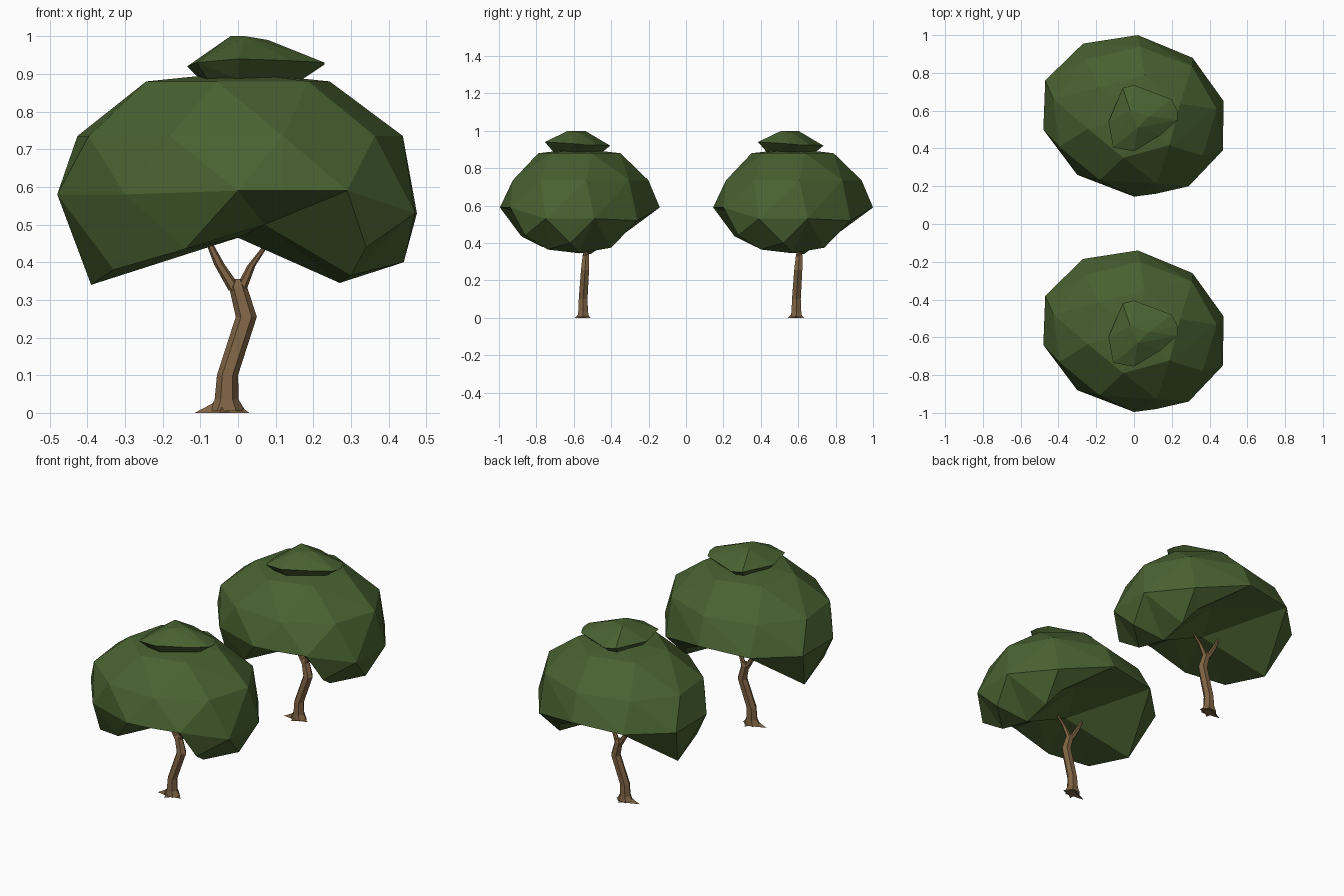
import bpy, bmesh, math
from mathutils import Vector
from mathutils.geometry import delaunay_2d_cdt

cube = bpy.data.objects.get("Cube")
if cube:
    bpy.data.objects.remove(cube, do_unlink=True)


def material(name, color):
    mat = bpy.data.materials.new(name)
    mat.use_nodes = True
    mat.diffuse_color = color
    mat.node_tree.nodes["Principled BSDF"].inputs["Base Color"].default_value = color
    return mat


def finish(bm, name, mat):
    bmesh.ops.recalc_face_normals(bm, faces=bm.faces)
    mesh = bpy.data.meshes.new(name)
    bm.to_mesh(mesh)
    bm.free()
    mesh.materials.append(mat)
    return mesh


def oval(count, rx, ry, z, turn=0.0):
    """Points evenly spaced around a level oval."""
    angles = [turn + math.tau * i / count for i in range(count)]
    return [(rx * math.cos(a), ry * math.sin(a), z) for a in angles]


def canopy(name, rim, upper, lower, mat):
    """Convex dome above the rim, closed by a hollowed underside."""
    bm = bmesh.new()
    rim_verts = [bm.verts.new(p) for p in rim]
    upper_verts = [bm.verts.new(p) for p in upper]
    anchor = bm.verts.new((0, 0, 0))
    bmesh.ops.convex_hull(bm, input=rim_verts + upper_verts + [anchor])
    bmesh.ops.delete(bm, geom=[anchor], context='VERTS')
    loose = [v for v in bm.verts if not v.link_faces]
    bmesh.ops.delete(bm, geom=loose, context='VERTS')

    points = rim + lower
    edges = [(i, (i + 1) % len(rim)) for i in range(len(rim))]
    flat = [Vector(p[:2]) for p in points]
    result = delaunay_2d_cdt(flat, edges, [], 1, 1e-5)
    under = [bm.verts.new(points[src[0]]) for src in result[3]]
    for tri in result[2]:
        bm.faces.new([under[i] for i in tri])
    bmesh.ops.remove_doubles(bm, verts=bm.verts, dist=0.0005)
    return finish(bm, name, mat)


def hull(name, points, mat):
    bm = bmesh.new()
    verts = [bm.verts.new(p) for p in points]
    bmesh.ops.convex_hull(bm, input=verts)
    loose = [v for v in bm.verts if not v.link_faces]
    bmesh.ops.delete(bm, geom=loose, context='VERTS')
    return finish(bm, name, mat)


def tube(bm, path, sides=6):
    """Faceted limb through (x, y, z, x radius, y radius) stations."""
    rings = []
    for x, y, z, rx, ry in path:
        rings.append([bm.verts.new((x + px, y + py, z))
                      for px, py, _ in oval(sides, rx, ry, 0)])
    for low, high in zip(rings, rings[1:]):
        for i in range(sides):
            j = (i + 1) % sides
            bm.faces.new((low[i], low[j], high[j], high[i]))
    bm.faces.new(rings[0][::-1])
    bm.faces.new(rings[-1])


leaf = material("leaf green", (0.065, 0.12, 0.03, 1))
bark = material("bark brown", (0.22, 0.13, 0.06, 1))

# Main foliage: widest rim, rounded top, saddle-shaped underside with two lobes
rim = [(0.02, 0.43, 0.59), (-0.27, 0.385, 0.58), (-0.47, 0.19, 0.57),
       (-0.48, -0.07, 0.58), (-0.3, -0.31, 0.58), (0, -0.425, 0.59),
       (0.115, -0.41, 0.59), (0.29, -0.37, 0.59), (0.47, -0.18, 0.53),
       (0.475, 0.08, 0.53), (0.31, 0.31, 0.52)]
upper = (oval(9, 0.44, 0.37, 0.735, 0.1) + oval(6, 0.255, 0.225, 0.88, 0.3)
         + [(0, 0, 0.905)])
left_lobe = [(-0.39, 0.06, 0.34), (-0.33, -0.2, 0.38), (-0.14, -0.31, 0.435)]
right_lobe = [(0.27, 0, 0.345), (0.44, -0.05, 0.4), (0.34, -0.29, 0.44),
              (0.3, -0.17, 0.365), (0.28, 0.17, 0.375), (0.23, 0.24, 0.45)]
hollow = [(0, 0, 0.465), (0.07, -0.15, 0.5), (0.1, 0.2, 0.53)]
foliage = canopy("foliage", rim, upper, left_lobe + right_lobe + hollow, leaf)

# Small flat tuft on top
brim = [(-0.06, 0.15, 0.925), (0, 0.165, 0.92), (0.2, 0.09, 0.925),
        (0.23, 0.03, 0.925), (0.23, -0.02, 0.93), (0.14, -0.1, 0.935),
        (0, -0.185, 0.94), (-0.11, -0.165, 0.93), (-0.135, -0.03, 0.92)]
crown = [(-0.02, 0.03, 1), (0.02, -0.06, 1), (0.08, 0, 0.99)]
base = [(x * 0.75, y * 0.75, 0.887) for x, y, z in brim]
tuft = hull("tuft", brim + crown + base, leaf)

# Trunk with bend, forked branches and spreading roots
bm = bmesh.new()
tube(bm, [(-0.03, 0.02, 0.005, 0.05, 0.035), (-0.03, 0.02, 0.035, 0.032, 0.03),
          (-0.028, 0.02, 0.1, 0.028, 0.027), (0.022, 0.03, 0.255, 0.028, 0.025),
          (0, 0.035, 0.335, 0.024, 0.02), (0, 0.035, 0.355, 0.01, 0.012)])
tube(bm, [(-0.006, 0.035, 0.325, 0.019, 0.016), (-0.05, 0.035, 0.395, 0.014, 0.013),
          (-0.085, 0.035, 0.47, 0.007, 0.008)])
tube(bm, [(0.006, 0.035, 0.325, 0.016, 0.015), (0.035, 0.03, 0.39, 0.011, 0.011),
          (0.085, 0.02, 0.46, 0.005, 0.006)])
for tip in [(-0.115, 0.01), (0.03, 0.015), (-0.05, -0.025), (-0.01, 0.06)]:
    spot = Vector((tip[0], tip[1], 0))
    core = Vector((-0.03, 0.02, 0))
    side = (spot - core).normalized().cross(Vector((0, 0, 1))) * 0.022
    a, b, c, d = [bm.verts.new(p) for p in
                  (spot, core + side, core - side, core + Vector((0, 0, 0.045)))]
    for face in ((a, b, c), (a, d, b), (a, c, d), (b, d, c)):
        bm.faces.new(face)
trunk = finish(bm, "trunk", bark)

# Two matching trees
for label, y in (("front", -0.57), ("back", 0.57)):
    for mesh in (foliage, tuft, trunk):
        part = bpy.data.objects.new(label + "_" + mesh.name, mesh)
        part.location.y = y
        bpy.context.collection.objects.link(part)
